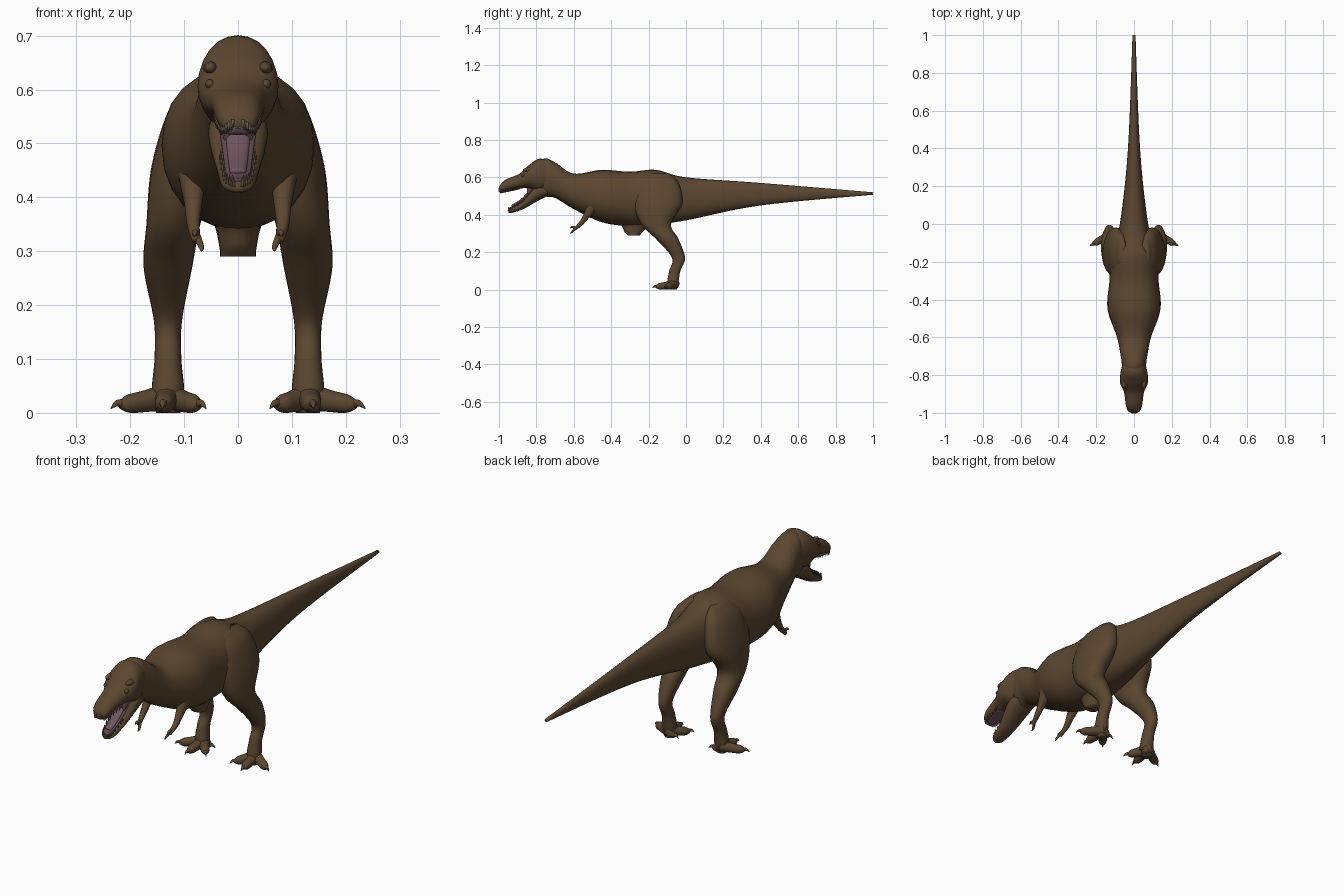
import bpy, bmesh, math
from mathutils import Vector, Matrix

default_cube = bpy.data.objects.get("Cube")
if default_cube:
    bpy.data.objects.remove(default_cube)


def material(name, red, green, blue):
    made = bpy.data.materials.new(name)
    made.use_nodes = True
    colour = (red, green, blue, 1)
    made.diffuse_color = colour
    made.node_tree.nodes["Principled BSDF"].inputs["Base Color"].default_value = colour
    return made


HIDE = material("brown hide", .105, .062, .03)
MOUTH = material("mauve mouth", .16, .09, .11)
GULLET = material("dim mauve gullet", .12, .065, .08)
TOOTH = material("brown ivory", .15, .11, .075)

FORWARD = Vector((0, 1, 0))
UPWARD = Vector((0, 0, 1))


def finish(name, bm, mat):
    bmesh.ops.recalc_face_normals(bm, faces=bm.faces)
    for face in bm.faces:
        face.smooth = True
    mesh = bpy.data.meshes.new(name)
    bm.to_mesh(mesh)
    bm.free()
    mesh.materials.append(mat)
    bpy.context.collection.objects.link(bpy.data.objects.new(name, mesh))


def smooth_path(rows, steps):
    """Catmull-Rom interpolation of rows of numbers."""
    last = len(rows) - 1
    path = []
    for index in range(last):
        before, start, end, after = (rows[max(0, min(last, index + offset))]
                                     for offset in (-1, 0, 1, 2))
        for step in range(steps):
            t = step / steps
            path.append([b + t / 2 * (c - a + t * (2 * a - 5 * b + 4 * c - d
                                                   + t * (3 * b - a - 3 * c + d)))
                         for a, b, c, d in zip(before, start, end, after)])
    return path + [list(rows[-1])]


def loft(name, rows, mat, axis=None, sides=24, squareness=2.2):
    """Skin rows of x, y, z, half width and half depth; axis fixes the section plane."""
    rows = smooth_path([(*row, row[-1])[:5] for row in rows], 8)
    centres = [Vector(row[:3]) for row in rows]
    bm = bmesh.new()
    rings = []
    for index, row in enumerate(rows):
        tangent = axis
        if axis is None:
            ahead = centres[min(index + 1, len(centres) - 1)]
            tangent = (ahead - centres[max(index - 1, 0)]).normalized()
        across = Vector((1, 0, 0))
        across = (across - tangent * across.dot(tangent)).normalized()
        along = tangent.cross(across)
        ring = []
        for corner in range(sides):
            angle = math.tau * corner / sides
            u, v = (math.copysign(abs(value) ** (2 / squareness), value)
                    for value in (math.cos(angle), math.sin(angle)))
            ring.append(bm.verts.new(centres[index] + across * u * row[3] + along * v * row[4]))
        rings.append(ring)
    for lower, upper in zip(rings, rings[1:]):
        for corner in range(sides):
            beside = (corner + 1) % sides
            bm.faces.new((lower[corner], lower[beside], upper[beside], upper[corner]))
    bm.faces.new(rings[0])
    bm.faces.new(rings[-1])
    finish(name, bm, mat)


def trunk(name, profile, mat):
    """Loft along y from rows of y, top, bottom and half width."""
    loft(name, [(0, y, (top + bottom) / 2, width, (top - bottom) / 2)
                for y, top, bottom, width in profile], mat, FORWARD)


def ball(name, centre, size, mat):
    bm = bmesh.new()
    bmesh.ops.create_uvsphere(bm, u_segments=16, v_segments=10, radius=1,
                              matrix=Matrix.LocRotScale(Vector(centre), None, Vector(size)))
    finish(name, bm, mat)


def teeth(name, gum_line, turn):
    """Cones on both sides of a line of x, y, z."""
    bm = bmesh.new()
    for x, y, z in smooth_path(gum_line, 4):
        for side in (1, -1):
            place = Matrix.Translation((side * x, y, z)) @ Matrix.Rotation(turn, 4, "X")
            bmesh.ops.create_cone(bm, cap_ends=True, segments=6, radius1=.0035, radius2=.0005,
                                  depth=.02, matrix=place)
    finish(name, bm, TOOTH)


# Tail, torso and neck in one skin
trunk("body", [
    (1, .52, .507, .008), (.4, .57, .45, .032), (0, .6, .37, .075), (-.16, .64, .35, .12),
    (-.3, .63, .34, .13), (-.45, .64, .36, .14), (-.6, .62, .43, .09),
    (-.7, .68, .49, .07), (-.76, .7, .5, .06), (-.83, .65, .55, .03)], HIDE)

# Keel of the belly between the legs
loft("belly_keel", [(0, -.27, .41, .08, .14), (0, -.27, .35, .045, .08),
                    (0, -.28, .31, .035, .05), (0, -.28, .29, .033)], HIDE, UPWARD)

# Skull with snout, and the open lower jaw
skull = [(-.7, .67, .55, .05), (-.78, .7, .52, .07), (-.84, .665, .54, .074),
         (-.89, .62, .54, .053), (-.96, .59, .525, .043), (-.99, .565, .52, .032),
         (-1, .54, .53, .012)]
jaw = [(-.74, .56, .5, .05), (-.8, .56, .47, .055), (-.87, .48, .43, .04),
       (-.93, .44, .41, .03), (-.95, .43, .41, .01)]
trunk("upper_head", skull, HIDE)
trunk("lower_jaw", jaw, HIDE)

# Inside of the mouth, following the two jaws
snout, chin = skull[3:], jaw[1:]
trunk("gullet", [(-.8, .57, .49, .035), (-.85, .55, .49, .028)], GULLET)
loft("palate", [(0, y, bottom, width * .7, .004) for y, top, bottom, width in snout], MOUTH)
loft("jaw_lining", [(0, y, top, width * .7, .005) for y, top, bottom, width in chin], GULLET)
loft("tongue", [(0, y, top + .005, width * .5, .008) for y, top, bottom, width in chin[:-1]], MOUTH)
teeth("upper_teeth", [(width * .8, y, bottom + .004) for y, top, bottom, width in snout], math.pi)
teeth("lower_teeth", [(width * .8, y, top) for y, top, bottom, width in chin[1:]], 0)

for side, label in ((1, "left_"), (-1, "right_")):
    def limb(name, rows, axis=None):
        loft(label + name, [(side * x, *rest) for x, *rest in rows], HIDE, axis)

    # Brow ridge over a sunken eyelid
    ball(label + "brow", (side * .051, -.84, .64), (.013, .032, .012), HIDE)
    ball(label + "eyelid", (side * .052, -.87, .61), (.009, .012, .009), HIDE)

    # Thigh, shin and ankle
    limb("leg", [
        (.06, -.15, .62, .02, .06), (.08, -.15, .57, .045, .11), (.1, -.15, .46, .06, .13),
        (.12, -.16, .35, .05, .08), (.13, -.1, .27, .045, .06), (.13, -.04, .17, .026, .035),
        (.13, -.06, .1, .025, .03), (.13, -.07, .04, .03), (.13, -.07, 0, .022)], UPWARD)

    # Toes and claws fan out from the foot
    for toe, degrees, reach in (("inner", -40, .08), ("middle", 5, .09),
                                ("outer", 62, .09), ("rear", -95, .025)):
        heading = math.radians(degrees)

        def toe_row(distance, height, radius):
            return (.13 + math.sin(heading) * distance, -.06 - math.cos(heading) * distance,
                    height, radius)

        limb(toe + "_toe", [toe_row(0, .03, .025), toe_row(reach / 2, .022, .02),
                            toe_row(reach * .9, .017, .017), toe_row(reach + .01, .015, .008)])
        limb(toe + "_claw", [toe_row(reach, .016, .009), toe_row(reach + .016, .018, .006),
                             toe_row(reach + .03, .008, .001)])

    # Small arm with two fingers
    limb("arm", [(.085, -.49, .46, .03, .035), (.083, -.535, .39, .017), (.083, -.565, .35, .012),
                 (.077, -.6, .32, .008)])
    for finger, x, z in (("upper", .08, .327), ("lower", .068, .3)):
        limb(finger + "_finger", [(.077, -.59, .33, .007), (x, -.61, z + .008, .005),
                                  (x, -.62, z, .001)])
